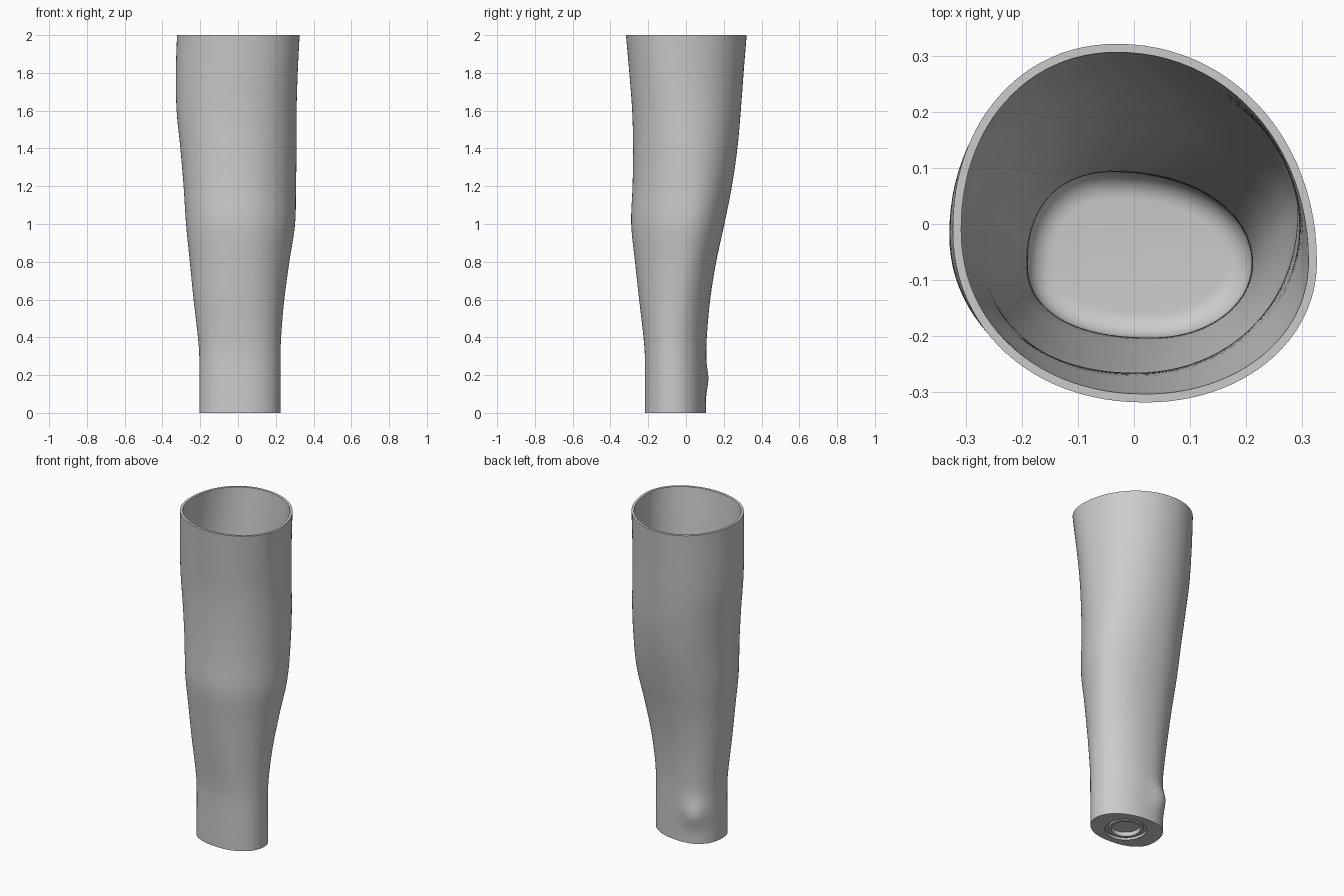
import bpy
import bmesh
import math
from math import cos, sin, pi

cube = bpy.data.objects.get("Cube")
if cube:
    bpy.data.objects.remove(cube, do_unlink=True)

SIDES = 96
WALL = 0.015
FLOOR = 0.06
FILLET = 0.045
BASE_CENTRE = (0.01, -0.06)

# height: left-most x, right-most x, front y, back y
EXTENTS = [
    (0.0, -0.205, 0.225, -0.218, 0.105),
    (0.3, -0.205, 0.225, -0.218, 0.107),
    (0.4, -0.212, 0.228, -0.225, 0.11),
    (0.6, -0.235, 0.245, -0.248, 0.128),
    (0.8, -0.255, 0.272, -0.27, 0.16),
    (1.0, -0.275, 0.302, -0.29, 0.203),
    (1.2, -0.288, 0.307, -0.283, 0.243),
    (1.4, -0.305, 0.31, -0.28, 0.272),
    (1.6, -0.325, 0.31, -0.285, 0.29),
    (1.8, -0.329, 0.316, -0.3, 0.305),
    (2.0, -0.323, 0.326, -0.318, 0.321),
]
# height: y of the two side extremes, x of the front and back extremes
SKEW = [
    (0.0, -0.07, -0.066, 0.03, -0.03),
    (0.4, -0.07, -0.066, 0.03, -0.03),
    (1.2, -0.04, 0.02, 0.0, 0.0),
    (2.0, -0.01, -0.067, 0.02, -0.03),
]


def sample(table, z):
    """Smooth interpolation of a table row at height z."""
    i = max(k for k in range(len(table) - 1) if table[k][0] <= z or k == 0)
    a, b = table[i], table[i + 1]
    before, after = table[max(i - 1, 0)], table[min(i + 2, len(table) - 1)]
    h = b[0] - a[0]
    t = (z - a[0]) / h
    out = []
    for c in range(1, len(a)):
        m0 = (b[c] - before[c]) / (b[0] - before[0]) * h
        m1 = (after[c] - a[c]) / (after[0] - a[0]) * h
        if i == 0:
            m0 = 0
        out.append((2*t**3 - 3*t**2 + 1) * a[c] + (t**3 - 2*t**2 + t) * m0
                   + (3*t**2 - 2*t**3) * b[c] + (t**3 - t**2) * m1)
    return out


def section(z, inset=0.0):
    """Rounded asymmetric outline with the wrist-bone bump added."""
    x0, x1, y0, y1 = sample(EXTENTS, z)
    y_left, y_right, x_front, x_back = sample(SKEW, z)
    x0, x1, y0, y1 = x0 + inset, x1 - inset, y0 + inset, y1 - inset
    low = max(0.0, 1 - z / 1.2)
    ring = []
    for k in range(SIDES):
        a = 2 * pi * k / SIDES
        c, s = cos(a), sin(a)
        squareness = 2.05 if c >= 0 else 2.1 + 0.25 * low
        u, v = abs(c) ** (2 / squareness), abs(s) ** (2 / squareness)
        xm = x_back if s >= 0 else x_front
        ym = y_right if c >= 0 else y_left
        x = xm + u * ((x1 if c >= 0 else x0) - xm)
        y = ym + v * ((y1 if s >= 0 else y0) - ym)
        d2 = (x + 0.11) ** 2 + (y - 0.085) ** 2 + (z - 0.18) ** 2
        bump = 0.026 * math.exp(-d2 / 0.0055)
        ring.append((x - 0.55 * bump, y + 0.83 * bump, z))
    return ring


def circle(radius, z):
    cx, cy = BASE_CENTRE
    return [(cx + radius * cos(2 * pi * k / SIDES),
             cy + radius * sin(2 * pi * k / SIDES), z) for k in range(SIDES)]


rings = []
# Inner floor fillet, then the inner wall up to the rim
for k in range(9):
    a = pi / 2 * k / 8
    rings.append(section(FLOOR + FILLET * (1 - cos(a)),
                         WALL + FILLET * (1 - sin(a))))
STEPS = 64
start = FLOOR + FILLET
for k in range(1, STEPS + 1):
    rings.append(section(start + (2 - start) * k / STEPS, WALL))
# Outer wall from the rim down to the base
for k in range(STEPS + 1):
    rings.append(section(2 - 2 * k / STEPS))
# Stepped round socket in the underside
for radius, z in ((0.117, 0), (0.117, 0.015), (0.1, 0.015), (0.1, 0.004),
                  (0.082, 0.004), (0.082, 0.03)):
    rings.append(circle(radius, z))

bm = bmesh.new()
loops = [[bm.verts.new(p) for p in ring] for ring in rings]
for a, b in zip(loops, loops[1:]):
    for k in range(SIDES):
        n = (k + 1) % SIDES
        bm.faces.new((a[k], a[n], b[n], b[k]))
bm.faces.new(loops[0])
bm.faces.new(loops[-1])
bmesh.ops.recalc_face_normals(bm, faces=bm.faces)

mesh = bpy.data.meshes.new("forearm_socket")
bm.to_mesh(mesh)
bm.free()
socket = bpy.data.objects.new("forearm_socket", mesh)
bpy.context.collection.objects.link(socket)

# Plain grey plastic
grey = bpy.data.materials.new("grey_plastic")
grey.use_nodes = True
colour = (0.6, 0.6, 0.6, 1)
grey.diffuse_color = colour
grey.node_tree.nodes["Principled BSDF"].inputs["Base Color"].default_value = colour
mesh.materials.append(grey)

bpy.ops.object.select_all(action="DESELECT")
socket.select_set(True)
bpy.context.view_layer.objects.active = socket
bpy.ops.object.shade_smooth_by_angle(angle=math.radians(35))
